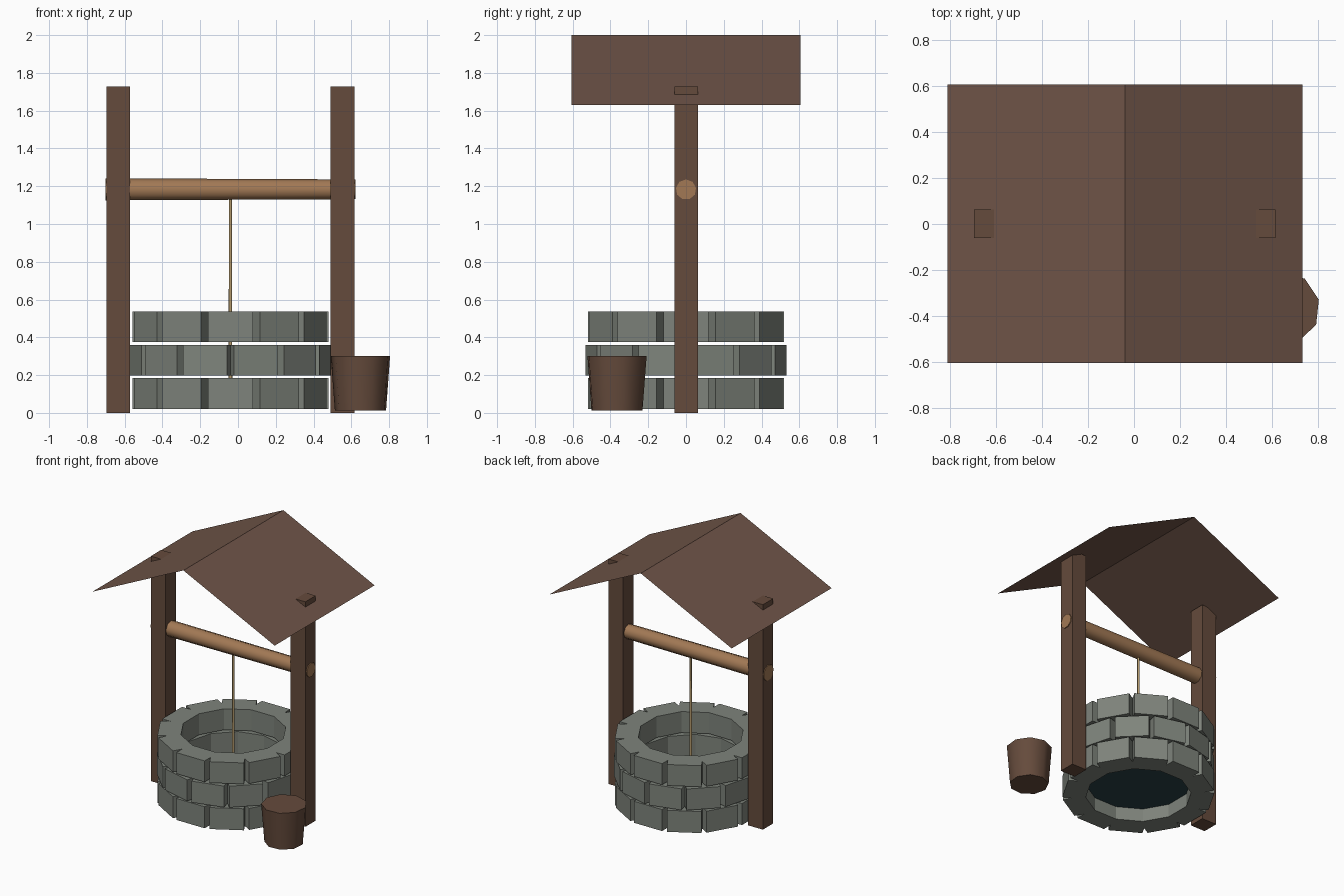
import bpy, bmesh, math
from mathutils import Matrix, Vector

if "Cube" in bpy.data.objects:
    bpy.data.objects.remove(bpy.data.objects["Cube"])

CX = -0.04  # centre line of the well


def material(name, rgb):
    m = bpy.data.materials.new(name)
    m.diffuse_color = (*rgb, 1)
    m.use_nodes = True
    m.node_tree.nodes["Principled BSDF"].inputs["Base Color"].default_value = m.diffuse_color
    return m


STONE = material("stone", (0.21, 0.23, 0.20))
POST = material("dark_wood", (0.13, 0.070, 0.045))
ROOF = material("roof_wood", (0.16, 0.090, 0.065))
BAR = material("light_wood", (0.36, 0.19, 0.09))
ROPE = material("rope", (0.45, 0.32, 0.15))
WATER = material("water", (0.02, 0.05, 0.06))


def finish(name, bm, mat):
    bm.normal_update()
    mesh = bpy.data.meshes.new(name)
    bm.to_mesh(mesh)
    bm.free()
    mesh.materials.append(mat)
    obj = bpy.data.objects.new(name, mesh)
    bpy.context.collection.objects.link(obj)
    return obj


def cone(name, p0, p1, r0, r1, sides, mat, turn=0.0):
    """Capped cone between two points: smooth sides, flat caps."""
    p0, p1 = Vector(p0), Vector(p1)
    axis = p1 - p0
    bm = bmesh.new()
    bmesh.ops.create_cone(bm, cap_ends=True, segments=sides, radius1=r0,
                          radius2=r1, depth=axis.length)
    for f in bm.faces:
        f.smooth = len(f.verts) == 4
    rot = axis.to_track_quat('Z', 'Y').to_matrix().to_4x4()
    bm.transform(Matrix.Translation((p0 + p1) / 2) @ rot
                 @ Matrix.Rotation(math.radians(turn), 4, 'Z'))
    return finish(name, bm, mat)


def box(name, lo, hi, mat):
    lo, hi = Vector(lo), Vector(hi)
    bm = bmesh.new()
    bmesh.ops.create_cube(bm, size=1)
    bm.transform(Matrix.Translation((lo + hi) / 2)
                 @ Matrix.Diagonal((*(hi - lo), 1)))
    return finish(name, bm, mat)


def stone_ring(name, z0, z1, turn):
    """Ring of twelve blocks with V-shaped joints on the outside."""
    n, r_in, r_joint, r_out, half = 12, 0.37, 0.464, 0.533, 13.0
    bm = bmesh.new()

    def pair(r, deg):
        a = math.radians(deg)
        x, y = CX + r * math.cos(a), r * math.sin(a)
        return bm.verts.new((x, y, z0)), bm.verts.new((x, y, z1))

    sections = []
    for i in range(n):
        mid = turn + 360 / n * i
        sections.append((pair(r_in, mid - 15), pair(r_joint, mid - 15),
                         pair(r_out, mid - half), pair(r_out, mid + half)))
    for i, (inner, joint, a, b) in enumerate(sections):
        inner2, joint2 = sections[(i + 1) % n][:2]
        for p, q in ((joint, a), (a, b), (b, joint2), (inner2, inner)):
            bm.faces.new((p[0], q[0], q[1], p[1]))
        loop = (inner, joint, a, b, joint2, inner2)
        bm.faces.new([v[1] for v in loop])
        bm.faces.new([v[0] for v in reversed(loop)])
    bmesh.ops.recalc_face_normals(bm, faces=bm.faces)
    return finish(name, bm, STONE)


# Stone wall: three courses, the middle one offset by half a block
stone_ring("stone_course_bottom", 0.02, 0.185, 0)
stone_ring("stone_course_middle", 0.197, 0.36, 15)
stone_ring("stone_course_top", 0.375, 0.537, 0)

# Water surface
bm = bmesh.new()
bmesh.ops.create_circle(bm, cap_ends=True, segments=12, radius=0.37,
                        matrix=Matrix.Translation((CX, 0, 0.12))
                        @ Matrix.Rotation(math.radians(15), 4, 'Z'))
finish("water", bm, WATER)

# Posts
for side, x in (("left", -0.634), ("right", 0.553)):
    box(side + "_post", (x - 0.063, -0.062, 0), (x + 0.063, 0.063, 1.727), POST)

# Winding bar and rope
cone("winding_bar", (-0.702, 0, 1.182), (0.622, 0, 1.182), 0.06, 0.054, 9, BAR)
cone("rope", (CX, 0, 0.12), (CX, 0, 1.16), 0.01, 0.008, 8, ROPE)

# Roof: two thin sheets meeting at the ridge
bm = bmesh.new()
rows = [[bm.verts.new((x, y, z)) for y in (-0.605, 0.607)]
        for x, z in ((-0.813, 1.63), (CX, 2.0), (0.735, 1.63))]
for a, b in zip(rows, rows[1:]):
    bm.faces.new((a[0], b[0], b[1], a[1]))
finish("roof", bm, ROOF)

# Bucket
cone("bucket", (0.65, -0.368, 0.013), (0.65, -0.368, 0.302), 0.138, 0.16, 9,
     POST, -96)
